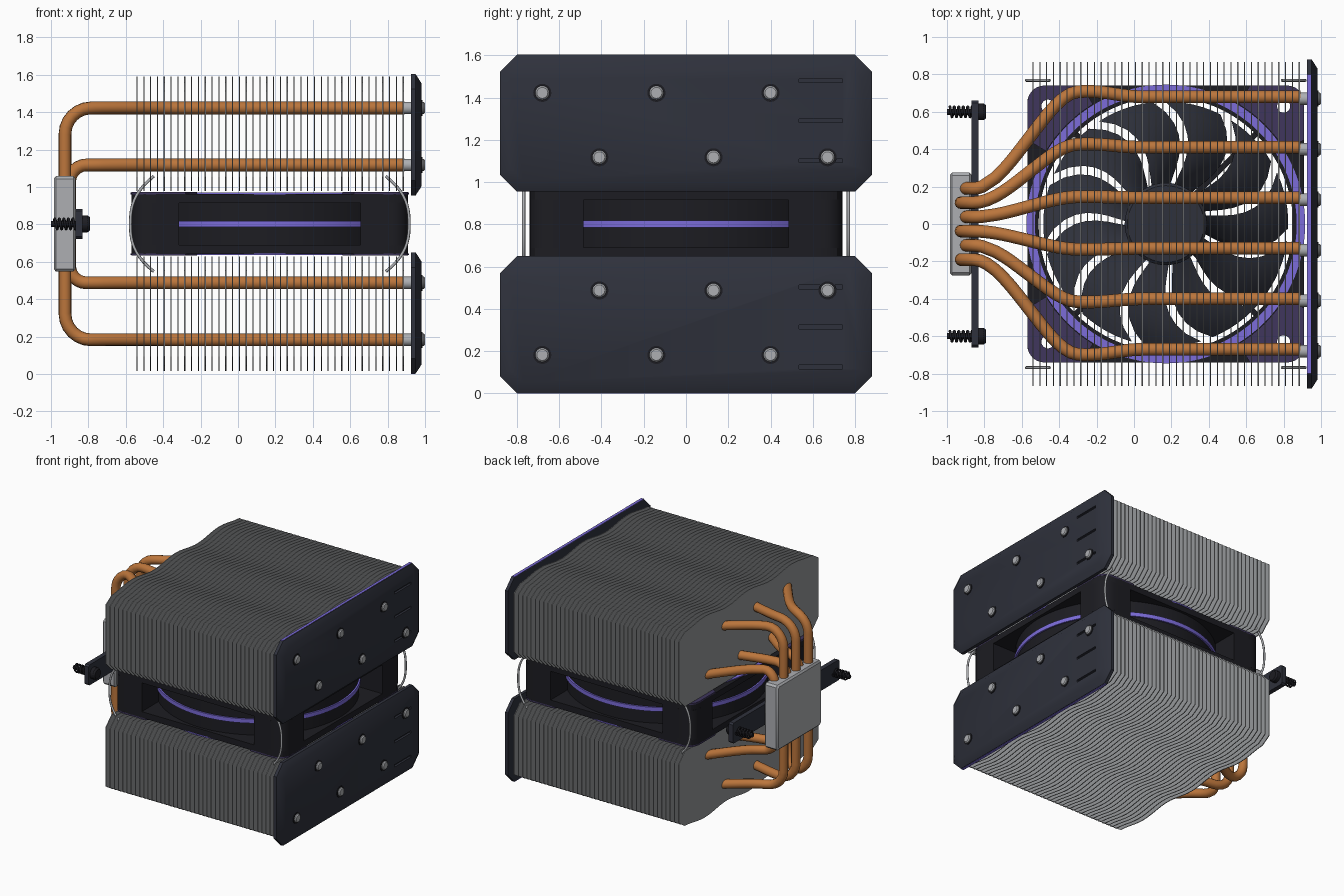
import bpy, bmesh
from math import sin, cos, pi, sqrt, radians

if "Cube" in bpy.data.objects:
    bpy.data.objects.remove(bpy.data.objects["Cube"])

C = 0.8025          # height of the symmetry plane
FX = 0.17           # fan centre in x


def material(name, rgb):
    m = bpy.data.materials.new(name)
    m.diffuse_color = (*rgb, 1)
    m.use_nodes = True
    m.node_tree.nodes["Principled BSDF"].inputs["Base Color"].default_value = m.diffuse_color
    return m


DARK = material("dark_metal", (0.028, 0.031, 0.045))
BLACK = material("black_plastic", (0.012, 0.012, 0.016))
PURPLE = material("purple", (0.2, 0.15, 0.7))
PAD = material("dark_purple", (0.05, 0.037, 0.11))
COPPER = material("copper", (0.5, 0.18, 0.045))
STEEL = material("steel", (0.42, 0.43, 0.45))
FIN = material("fin_grey", (0.3, 0.31, 0.32))


def solid(name, pieces, mat):
    """Mesh from lofts; each piece is (rings, looped)."""
    bm = bmesh.new()
    for rings, looped in pieces:
        vs = [[bm.verts.new(p) for p in r] for r in rings]
        n = len(vs[0])
        for a, b in zip(vs, vs[1:] + (vs[:1] if looped else [])):
            for i in range(n):
                bm.faces.new((a[i], a[(i + 1) % n], b[(i + 1) % n], b[i]))
        if not looped:
            bm.faces.new(vs[0][::-1])
            bm.faces.new(vs[-1])
    bmesh.ops.recalc_face_normals(bm, faces=bm.faces)
    me = bpy.data.meshes.new(name)
    bm.to_mesh(me)
    bm.free()
    ob = bpy.data.objects.new(name, me)
    bpy.context.collection.objects.link(ob)
    if mat:
        me.materials.append(mat)
    return ob


def along_x(outline, *xs):
    return [[(x, y, z) for y, z in outline] for x in xs], False


def along_z(outline, *zs):
    return [[(FX + x, y, z) for x, y in outline] for z in zs], False


def octagon(y, z, w, h, c):
    return [(y + a, z + b) for a, b in ((w - c, -h), (w, c - h), (w, h - c), (w - c, h),
                                        (c - w, h), (-w, h - c), (-w, c - h), (c - w, -h))]


def circle(a, b, r, n=24):
    return [(a + r * cos(2 * pi * i / n), b + r * sin(2 * pi * i / n)) for i in range(n)]


def box(x0, x1, y0, y1, z0, z1):
    return along_x([(y0, z0), (y1, z0), (y1, z1), (y0, z1)], x0, x1)


def tube(outer, inner, z0, z1):
    levels = ((outer, z0), (outer, z1), (inner, z1), (inner, z0))
    return [[(FX + x, y, z) for x, y in o] for o, z in levels], True


def cut(ob, pieces):
    cutter = solid("cutter", pieces, None)
    mod = ob.modifiers.new("cut", 'BOOLEAN')
    mod.object, mod.operation, mod.solver = cutter, 'DIFFERENCE', 'EXACT'
    bpy.context.view_layer.objects.active = ob
    bpy.ops.object.modifier_apply(modifier=mod.name)
    bpy.data.objects.remove(cutter)


def wire(name, paths, radius, mat, res=4):
    cu = bpy.data.curves.new(name, 'CURVE')
    cu.dimensions = '3D'
    cu.bevel_depth, cu.bevel_resolution, cu.use_fill_caps = radius, res, True
    for path in paths:
        s = cu.splines.new('POLY')
        s.points.add(len(path) - 1)
        for p, co in zip(s.points, path):
            p.co = (*co, 1)
    cu.materials.append(mat)
    ob = bpy.data.objects.new(name, cu)
    bpy.context.collection.objects.link(ob)


def rounded_square(t, h=0.74, rc=0.09):
    """Point on a rounded square in direction t."""
    c, s, a = abs(cos(t)), abs(sin(t)), h - rc
    r = h / max(c, s)
    if r * min(c, s) > a:
        d = a * (c + s)
        r = d + sqrt(d * d - 2 * a * a + rc * rc)
    return r * cos(t), r * sin(t)


# fin stacks, end plates and plate fittings, mirrored about the fan
ys = [-0.79 + 1.58 * i / 32 for i in range(33)]
wave = [(y, 0.772 + 0.015 * cos(y / 0.27 * pi)) for y in ys]
fin = [(-0.79, 0.175), (-0.865, 0.25), (-0.865, 0.71)] + wave + [(0.865, 0.71), (0.865, 0.25), (0.79, 0.175)]
for side, s in (("upper", 1), ("lower", -1)):
    outline = [(y, C + s * z) for y, z in fin]
    solid(side + "_fins", [along_x(outline, -0.543 + i * 0.0365, -0.537 + i * 0.0365) for i in range(40)], FIN)
    zc = C + s * 0.4765
    outer, inset = octagon(0, zc, 0.88, 0.324, 0.08), octagon(0, zc, 0.83, 0.274, 0.06)
    rings = [[(x, y, z) for y, z in o] for x, o in ((0.925, outer), (0.95, outer), (0.982, inset))]
    plate = solid(side + "_end_plate", [(rings, False)], DARK)
    slots = [C + s * z for z in (0.677, 0.488, 0.299)]
    cut(plate, [box(0.965, 1.1, 0.535, 0.74, z - 0.009, z + 0.009) for z in slots])
    za, zb = sorted((C + s * 0.798, C + s * 0.8025))
    solid(side + "_plate_trim", [box(0.925, 0.946, -0.80, 0.80, za, zb)], PURPLE)
    spots = [(y, C + s * 0.62) for y in (-0.68, -0.14, 0.4)] + [(y, C + s * 0.315) for y in (-0.41, 0.13, 0.67)]
    solid(side + "_plate_washers", [along_x(circle(y, z, 0.043), 0.975, 0.986) for y, z in spots], BLACK)
    heads = []
    for y, z in spots:
        heads.append(([[(x, a, b) for a, b in circle(y, z, r)]
                       for x, r in ((0.88, 0.033), (0.993, 0.033), (1.0, 0.026))], False))
    solid(side + "_plate_screws", heads, STEEL)

# six U-shaped heat pipes fanning out from the base
pipes = []
for i in range(6):
    y0, y1 = 0.19 - 0.076 * i, 0.68 - 0.27 * i
    h, R, xv = (0.315, 0.09, -0.90) if i % 2 == 0 else (0.62, 0.14, -0.925)
    half = [(xv, h - R)]
    half += [(xv + R - R * cos(radians(a)), h - R + R * sin(radians(a))) for a in range(15, 91, 15)]
    half += [(-0.74 + 0.04 * k, h) for k in range(25)] + [(0.89, h)]
    path = []
    for x, z in half:
        t = min(1, max(0, (x + 0.86) / 0.56))
        bump = 0.06 * sin(pi * min(1, max(0, (x + 0.55) / 0.6))) ** 2
        path.append((x, y0 + (y1 - y0) * (t * t * (3 - 2 * t) + bump), z))
    pipes.append([(x, y, C - z) for x, y, z in path[::-1]] + [(x, y, C + z) for x, y, z in path])
wire("heat_pipes", pipes, 0.034, COPPER)

# contact base
big, small = octagon(0, C, 0.275, 0.255, 0.015), octagon(0, C, 0.262, 0.242, 0.012)
solid("contact_base", [([[(x, y, z) for y, z in o] for x, o in
                         ((-0.985, small), (-0.973, big), (-0.88, big), (-0.868, small))], False)], STEEL)

# mounting bar with sprung screws
solid("mounting_bar", [along_x(octagon(0, C, 0.66, 0.08, 0.012), -0.868, -0.832)], DARK)
screws, springs = [], []
for y in (-0.6, 0.6):
    screws += [along_x(circle(y, C, 0.016, 16), -1.0, -0.86),
               ([[(x, a, b) for a, b in circle(y, C, r)]
                 for x, r in ((-0.834, 0.045), (-0.805, 0.045), (-0.792, 0.036))], False)]
    springs.append([(-0.985 + 0.12 * k / 80, y + 0.028 * cos(k * pi / 8), C + 0.028 * sin(k * pi / 8))
                    for k in range(81)])
solid("mounting_screws", screws, BLACK)
wire("mounting_springs", springs, 0.007, BLACK, 2)

# fan frame: flanges, corner columns, barrel
N = 128
square = [rounded_square(2 * pi * i / N) for i in range(N)]
ring = lambda r: circle(0, 0, r, N)
corner, pad = [], []
for q in range(4):
    at = lambda deg: radians(deg + 90 * q)
    arc = [rounded_square(at(33.24 + 23.52 * k / 16)) for k in range(17)]
    d = 0.485 * sqrt(2)
    corner.append(arc + [(d * cos(at(45)), d * sin(at(45)))])
    pad.append([rounded_square(at(31.3 + 27.4 * k / 16)) for k in range(17)] +
               [(0.75 * cos(at(a)), 0.75 * sin(at(a))) for a in (58.7, 52, 45, 38, 31.3)])
holes = [along_z(circle(a * 0.63, b * 0.63, 0.035), C - 0.3, C + 0.3) for a in (-1, 1) for b in (-1, 1)]
cut(solid("fan_flanges", [tube(square, ring(0.68), C + 0.1125, C + 0.16),
                          tube(square, ring(0.68), C - 0.16, C - 0.1125)], BLACK), holes)
cut(solid("fan_corner_columns", [along_z(c, C - 0.115, C + 0.115) for c in corner], BLACK), holes)
cut(solid("fan_corner_pads", [along_z(p, C + s * 0.158, C + s * 0.17) for p in pad for s in (-1, 1)], PAD), holes)
solid("fan_barrel", [tube(ring(0.72), ring(0.68), C - 0.15, C + 0.15)], BLACK)
solid("fan_accent_rings", [tube(ring(0.732), ring(0.715), C - 0.016, C + 0.016),
                           tube(ring(0.745), ring(0.70), C + 0.157, C + 0.167),
                           tube(ring(0.745), ring(0.70), C - 0.167, C - 0.157)], PURPLE)

# rotor hub and swept blades
hub = [(0.22, -0.1), (0.22, 0.11), (0.205, 0.125)]
solid("fan_hub", [([[(FX + x, y, C + z) for x, y in circle(0, 0, r, 48)] for r, z in hub], False)], DARK)
blades = []
for b in range(11):
    rings = []
    for k in range(9):
        t = k / 8
        r = 0.2 + 0.455 * t
        mid = 2 * pi * b / 11 - 0.55 * t + 0.75 * t * t
        pts = []
        for u, dz in [(u / 3, 0.007) for u in range(-3, 4)] + [(u / 3, -0.007) for u in range(3, -4, -1)]:
            a = mid + 0.235 * u
            pts.append((FX + r * cos(a), r * sin(a), C + dz + (0.085 - 0.02 * t) * u + 0.02 * (1 - u * u)))
        rings.append(pts)
    blades.append((rings, False))
solid("fan_blades", blades, DARK)

# motor mount and struts under the rotor
struts = [along_z(circle(0, 0, 0.22, 48), C - 0.155, C - 0.11)]
for q in range(4):
    c, s = cos(q * pi / 2 + pi / 4), sin(q * pi / 2 + pi / 4)
    struts.append(along_z([(r * c - w * s, r * s + w * c) for r, w in
                           ((0.2, -0.015), (0.69, -0.015), (0.69, 0.015), (0.2, 0.015))], C - 0.15, C - 0.12))
solid("fan_motor_mount", struts, BLACK)

# wire clips holding the fan between the stacks
clips = []
for sx in (-1, 1):
    for y in (-0.768, 0.768):
        clips.append([(FX + sx * (0.745 - 0.125 * abs(k / 10) ** 2.6), y, C + 0.255 * k / 10) for k in range(-10, 11)])
wire("wire_clips", clips, 0.008, STEEL, 2)

# smooth the round parts, keep hard edges
bpy.ops.object.select_all(action='DESELECT')
for ob in bpy.context.scene.objects:
    if ob.type == 'MESH':
        ob.select_set(True)
        bpy.context.view_layer.objects.active = ob
bpy.ops.object.shade_smooth_by_angle()
